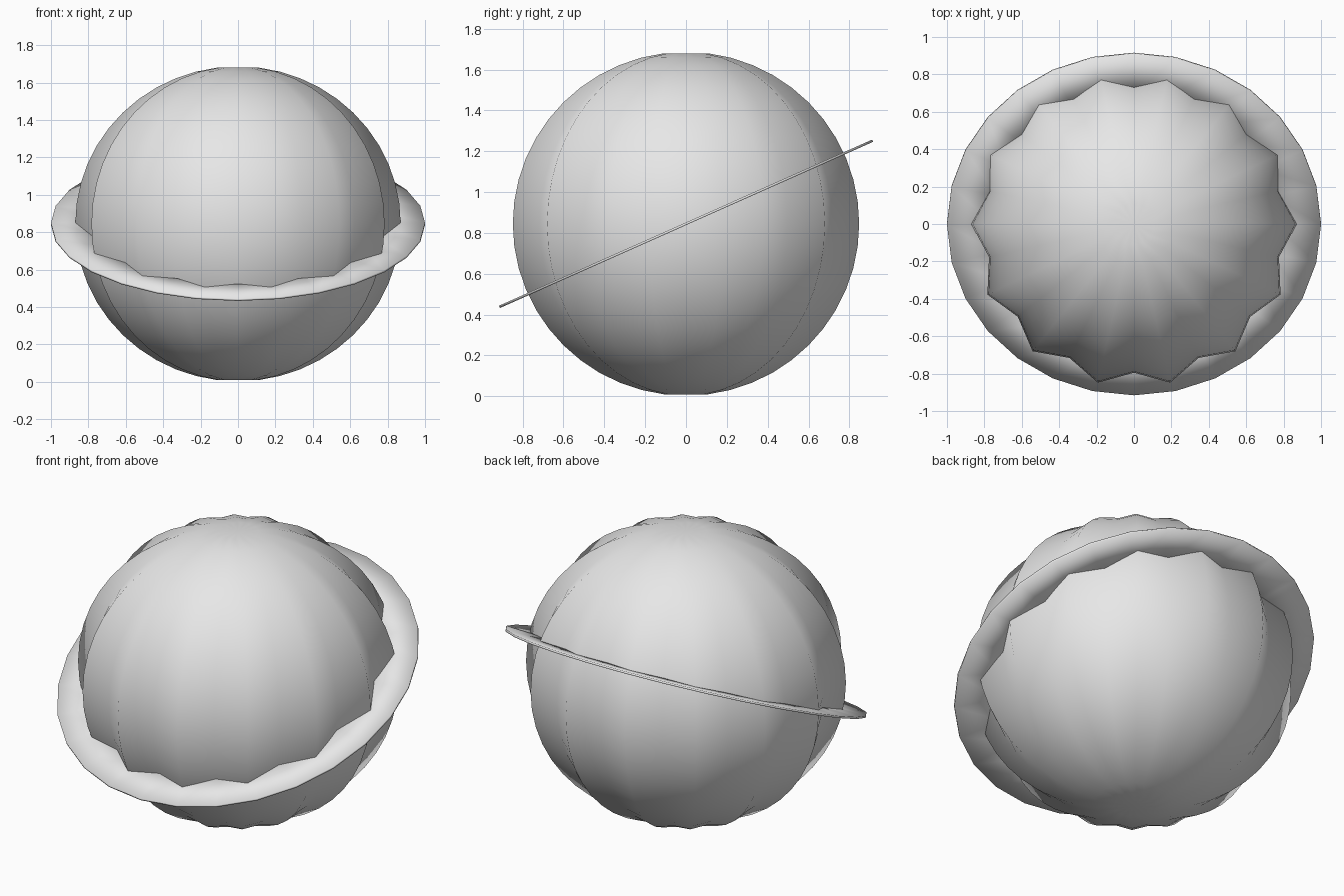
import bpy, bmesh, math
from mathutils import Matrix, Vector

cube = bpy.data.objects.get("Cube")
if cube:
    bpy.data.objects.remove(cube)

RIBS = 14            # ridges around the globe
CENTRE = Vector((0, 0, 0.845))
HALF_HEIGHT = 0.842
PEAK, VALLEY = 0.87, 0.795

grey = bpy.data.materials.new("plain grey")
grey.use_nodes = True
colour = (0.8, 0.8, 0.8, 1)
grey.diffuse_color = colour
grey.node_tree.nodes["Principled BSDF"].inputs["Base Color"].default_value = colour


def add_object(name, bm):
    """Turn a bmesh into a smooth grey object."""
    bmesh.ops.recalc_face_normals(bm, faces=bm.faces)
    mesh = bpy.data.meshes.new(name)
    for face in bm.faces:
        face.smooth = True
    bm.to_mesh(mesh)
    bm.free()
    mesh.materials.append(grey)
    obj = bpy.data.objects.new(name, mesh)
    obj.location = CENTRE
    bpy.context.collection.objects.link(obj)
    return obj


# Ribbed globe: alternate meridians are ridges and grooves
bm = bmesh.new()
bmesh.ops.create_uvsphere(bm, u_segments=RIBS * 2, v_segments=24, radius=1)
for v in bm.verts:
    is_pole = math.hypot(v.co.x, v.co.y) < 0.001
    wave = math.cos(RIBS * math.atan2(v.co.y, v.co.x))
    radius = (PEAK + VALLEY) / 2 + wave * (PEAK - VALLEY) / 2
    v.co.x *= radius
    v.co.y *= radius
    v.co.z *= HALF_HEIGHT - (0.012 if is_pole else 0)
add_object("ribbed_globe", bm)

# Thin flat ring, a box section spun around the globe
bm = bmesh.new()
inner, outer, half = 0.75, 1.0, 0.006
corners = [(inner, -half), (outer, -half), (outer, half), (inner, half)]
verts = [bm.verts.new((x, 0, z)) for x, z in corners]
edges = [bm.edges.new((verts[i], verts[(i + 1) % 4])) for i in range(4)]
bmesh.ops.spin(bm, geom=verts + edges, cent=(0, 0, 0), axis=(0, 0, 1),
               angle=math.tau, steps=28, use_merge=True)
bmesh.ops.remove_doubles(bm, verts=bm.verts, dist=0.0005)
ring = add_object("tilted_ring", bm)
ring.rotation_euler.x = math.radians(24)
